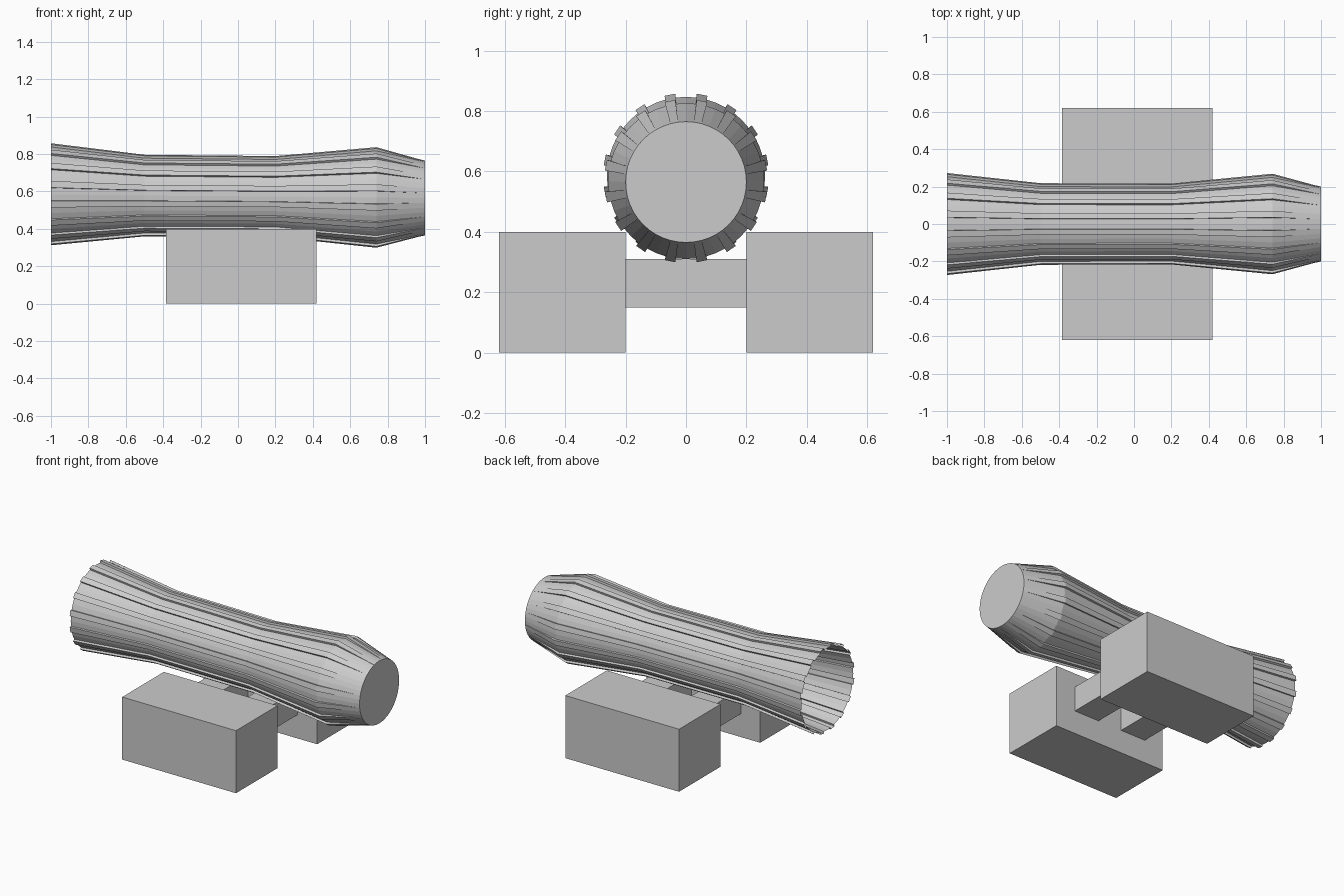
import bpy, bmesh, math

if "Cube" in bpy.data.objects:
    bpy.data.objects.remove(bpy.data.objects["Cube"])

SIDES = 16
RIDGE = 0.013
# x position, axis height, radius, ridge height
RINGS = [(-1.0, 0.585, 0.262, RIDGE), (-0.5, 0.578, 0.207, RIDGE),
         (0.2, 0.573, 0.205, RIDGE), (0.74, 0.568, 0.258, RIDGE),
         (1.0, 0.565, 0.20, 0.0)]


def make_object(name, bm):
    mesh = bpy.data.meshes.new(name)
    bm.to_mesh(mesh)
    bm.free()
    obj = bpy.data.objects.new(name, mesh)
    bpy.context.collection.objects.link(obj)
    return obj


def box(name, x0, x1, y0, y1, z0, z1):
    bm = bmesh.new()
    bmesh.ops.create_cube(bm, size=1)
    for v in bm.verts:
        v.co = ((x0 + x1) / 2 + v.co.x * (x1 - x0),
                (y0 + y1) / 2 + v.co.y * (y1 - y0),
                (z0 + z1) / 2 + v.co.z * (z1 - z0))
    return make_object(name, bm)


def ring(bm, x, zc, r, h):
    """One cross-section: flat staves with a raised strip over each joint."""
    verts = []
    half = math.radians(3.8)
    for i in range(SIDES):
        a = (i + 0.5) * 2 * math.pi / SIDES
        for da, rr in ((-half, r), (-half, r + h), (half, r + h), (half, r)):
            verts.append(bm.verts.new((x, rr * math.sin(a + da),
                                       zc + rr * math.cos(a + da))))
        a += math.pi / SIDES
        verts.append(bm.verts.new((x, r * math.sin(a), zc + r * math.cos(a))))
    return verts


# Barrel shell, open at the back end
bm = bmesh.new()
rings = [ring(bm, *p) for p in RINGS]
n = len(rings[0])
for a, b in zip(rings, rings[1:]):
    for i in range(n):
        j = (i + 1) % n
        bm.faces.new((a[i], a[j], b[j], b[i]))
# Flat closed end
bm.faces.new(rings[-1])
bmesh.ops.remove_doubles(bm, verts=bm.verts, dist=0.0005)
bmesh.ops.recalc_face_normals(bm, faces=bm.faces)
if max(bm.faces, key=lambda f: f.calc_center_median().x).normal.x < 0:
    bmesh.ops.reverse_faces(bm, faces=bm.faces)
make_object("barrel", bm)

# Support blocks on both sides
box("front_block", -0.385, 0.42, -0.62, -0.20, 0, 0.40)
box("back_block", -0.385, 0.42, 0.20, 0.62, 0, 0.40)

# Cross bars joining the blocks
for name, x in (("left_crossbar", -0.16), ("right_crossbar", 0.19)):
    box(name, x - 0.09, x + 0.09, -0.20, 0.20, 0.15, 0.31)
